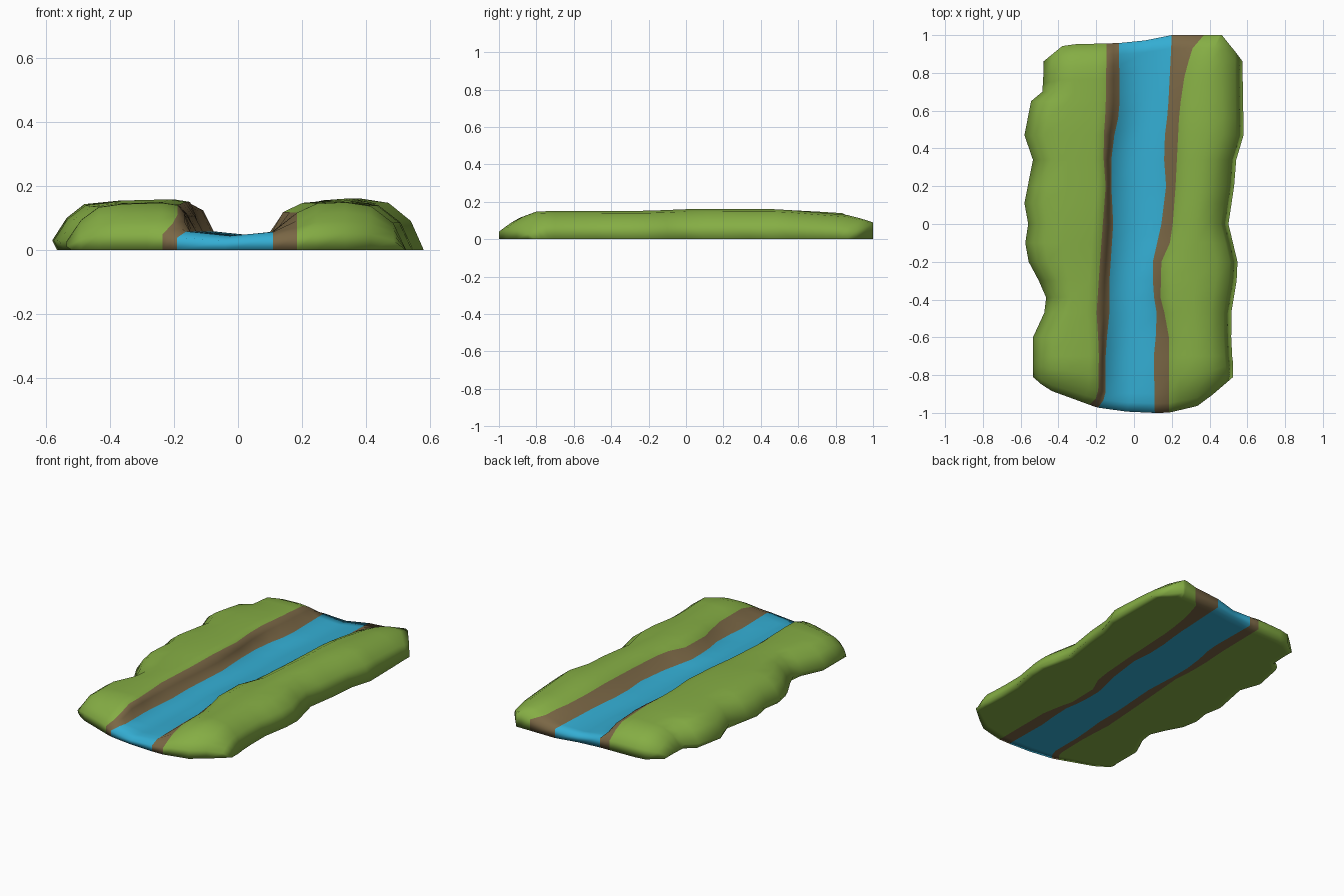
import bpy, bmesh

if "Cube" in bpy.data.objects:
    bpy.data.objects.remove(bpy.data.objects["Cube"])


def interp(table, v):
    """Piecewise-linear lookup in a list of (key, value) pairs."""
    if v <= table[0][0]:
        return table[0][1]
    for (a, p), (b, q) in zip(table, table[1:]):
        if v <= b:
            return p + (q - p) * (v - a) / (b - a)
    return table[-1][1]


def material(name, rgb):
    m = bpy.data.materials.new(name)
    m.diffuse_color = (*rgb, 1)
    m.use_nodes = True
    m.node_tree.nodes["Principled BSDF"].inputs["Base Color"].default_value = m.diffuse_color
    return m


# Plan-view curves: x as a function of y
LEFT_RIM = [(-.81, -.535), (-.6, -.535), (-.47, -.475), (-.39, -.465), (-.24, -.53),
            (-.16, -.585), (0, -.56), (.11, -.58), (.34, -.535), (.47, -.58),
            (.65, -.545), (.7, -.485), (.86, -.48)]
RIGHT_RIM = [(-.81, .525), (-.5, .51), (-.23, .555), (0, .5), (.2, .53), (.39, .545),
             (.47, .58), (.86, .575)]
LEFT_WATER = [(-1, -.19), (-.93, -.15), (-.65, -.15), (-.5, -.13), (-.3, -.13), (0, -.11),
              (.2, -.12), (.4, -.12), (.6, -.075), (1, -.08)]
LEFT_BANK = [(-1, -.235), (-.93, -.19), (-.65, -.185), (-.5, -.2), (-.2, -.18), (0, -.165),
             (.2, -.15), (.4, -.165), (.6, -.15), (1, -.145)]
RIGHT_WATER = [(-1, .11), (-.7, .105), (-.5, .125), (-.35, .1), (-.2, .1), (0, .145),
               (.2, .17), (.4, .155), (.6, .18), (1, .2)]
RIGHT_BANK = [(-1, .185), (-.55, .185), (-.4, .14), (-.2, .145), (-.1, .19), (0, .205),
              (.2, .22), (.6, .24), (.8, .27), (.93, .31), (1, .37)]
# End outlines: y as a function of x
FRONT = [(-.535, -.81), (-.46, -.875), (-.2, -.97), (-.11, -.99), (.11, -1), (.18, -1),
         (.35, -.96), (.525, -.81)]
BACK = [(-.48, .86), (-.37, .95), (0, .96), (.2, 1), (.47, 1), (.575, .86)]
# Land height factors along the length, and height of the left bank's shoulder
HEIGHT = [(-1, .33), (-.93, .65), (-.83, .93), (-.2, .95), (0, 1), (.5, 1),
          (.88, .8), (.96, .64), (1, .56)]
LEFT_HEIGHT = HEIGHT[:6] + [(.86, .88), (.95, .65), (1, .4)]
SHOULDER = [(-.55, .122), (0, .105), (.3, .115), (.6, .13)]

STATIONS = [-1, -.95, -.9, -.81, -.7, -.6, -.47, -.39, -.3, -.2, -.1, 0, .11, .2, .34,
            .47, .56, .65, .7, .78, .86, .93, 1]


def section(y):
    """Cross-section (x, z) from left rim to right rim."""
    lr, lw, lb = interp(LEFT_RIM, y), interp(LEFT_WATER, y), interp(LEFT_BANK, y)
    rr, rw, rb = interp(RIGHT_RIM, y), interp(RIGHT_WATER, y), interp(RIGHT_BANK, y)
    h, hl = interp(HEIGHT, y), interp(LEFT_HEIGHT, y)
    w = min(1, h * 2)
    return [(lr + .015, 0), (lr, .03 * hl), (lr + .045, .1 * hl), (lr + .1, .143 * hl),
            ((lr + lb) / 2, .154 * hl), (lb - .05, .158 * hl), (lb, .15 * hl),
            (lb * .45 + lw * .55, max(interp(SHOULDER, y) * hl, .056 * w)), (lw, .058 * w),
            ((lw + rw) / 2, .044 * w), (rw, .056 * w),
            (rb, max(.125 * h, .056 * w)), (rb + .06, .155 * h),
            ((rr + rb) / 2 - .02, .160 * h), (rr - .11, .147 * h),
            (rr - .04, .09 * h), (rr, 0)]


def plan_y(x, y):
    """Bend the end rows onto the rounded end outlines."""
    if y < -.7:
        return -.7 + (interp(FRONT, x) + .7) * (y + .7) / -.3
    if y > .7:
        return .7 + (interp(BACK, x) - .7) * (y - .7) / .3
    return y


def add_sheet(bm, rows):
    """Grid of faces: grass outside, earth banks, water in the middle."""
    grid = [[bm.verts.new(p) for p in row] for row in rows]
    for a, b in zip(grid, grid[1:]):
        for i in range(len(a) - 1):
            f = bm.faces.new((a[i], a[i + 1], b[i + 1], b[i]))
            f.smooth = True
            f.material_index = 2 if i in (8, 9) else 1 if i in (6, 7, 10) else 0


bm = bmesh.new()
# Terrain top, with a ground-level row at each end
rows = [[(x, plan_y(x, y), z) for x, z in section(y)] for y in STATIONS]
base = [[(max(x, row[0][0]), y, 0) for x, y, z in row] for row in rows]
for row in base:
    row[1] = row[0]
add_sheet(bm, [base[0]] + rows + [base[-1]])
# Flat underside
add_sheet(bm, base)
bmesh.ops.remove_doubles(bm, verts=bm.verts, dist=.0005)
bmesh.ops.recalc_face_normals(bm, faces=bm.faces)

mesh = bpy.data.meshes.new("river_valley")
bm.to_mesh(mesh)
bm.free()
mesh.materials.append(material("grass_green", (.235, .42, .058)))
mesh.materials.append(material("earth_brown", (.195, .135, .06)))
mesh.materials.append(material("water_blue", (.034, .42, .65)))
obj = bpy.data.objects.new("river_valley", mesh)
bpy.context.collection.objects.link(obj)
